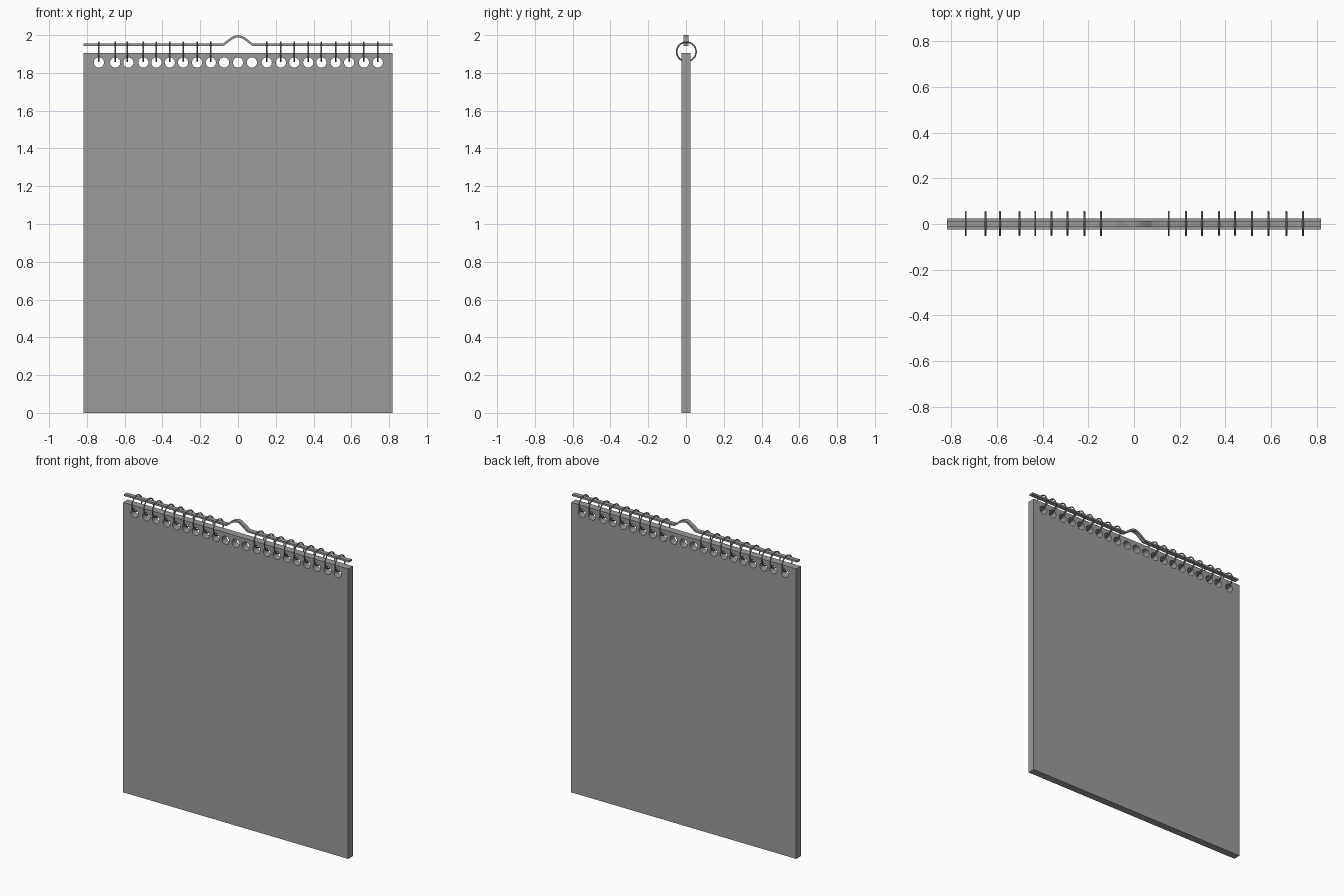
import bpy, bmesh, math
from mathutils import Matrix, Vector

if "Cube" in bpy.data.objects:
    bpy.data.objects.remove(bpy.data.objects["Cube"])

W, T, H = 0.818, 0.024, 1.905          # half width, half thickness, height of the pad
HOLE_Z, HOLE_R = 1.855, 0.027
RING_Y, RING_Z, RING_R, WIRE = 0.002, 1.912, 0.0515, 0.004
RING_X = [-0.736, -0.65, -0.587, -0.501, -0.432, -0.361, -0.291, -0.217, -0.144,
          0.152, 0.227, 0.298, 0.372, 0.442, 0.517, 0.588, 0.667, 0.74]
HOLE_X = RING_X[:2] + [-0.58] + RING_X[3:] + [-0.074, 0.0, 0.074]

grey = bpy.data.materials.new("dark_grey")
grey.diffuse_color = (0.33, 0.33, 0.33, 1)
grey.use_nodes = True
grey.node_tree.nodes["Principled BSDF"].inputs["Base Color"].default_value = grey.diffuse_color


def make_object(name, bm):
    bmesh.ops.recalc_face_normals(bm, faces=bm.faces)
    mesh = bpy.data.meshes.new(name)
    bm.to_mesh(mesh)
    bm.free()
    mesh.materials.append(grey)
    ob = bpy.data.objects.new(name, mesh)
    bpy.context.collection.objects.link(ob)
    return ob


def activate(ob):
    bpy.ops.object.select_all(action='DESELECT')
    ob.select_set(True)
    bpy.context.view_layer.objects.active = ob


def sweep(bm, frames, section, closed):
    """Skin a section of points along (centre, first axis, second axis) frames."""
    rows = [[bm.verts.new(c + a * u + b * v) for u, v in section] for c, a, b in frames]
    n, m = len(rows), len(section)
    for i in range(n if closed else n - 1):
        r, s = rows[i], rows[(i + 1) % n]
        for j in range(m):
            k = (j + 1) % m
            bm.faces.new((r[j], r[k], s[k], s[j]))
    if not closed:
        bm.faces.new(rows[0])
        bm.faces.new(rows[-1])


# page block
bm = bmesh.new()
bmesh.ops.create_cube(bm, size=1, matrix=Matrix.Translation((0, 0, H / 2)) @ Matrix.Diagonal((2 * W, 2 * T, H, 1)))
pad = make_object("page_block", bm)

# punched holes along the top edge
bm = bmesh.new()
for x in HOLE_X:
    m = Matrix.Translation((x, 0, HOLE_Z)) @ Matrix.Rotation(math.pi / 2, 4, 'X')
    bmesh.ops.create_cone(bm, cap_ends=True, segments=24, radius1=HOLE_R, radius2=HOLE_R, depth=0.2, matrix=m)
cutter = make_object("hole_cutter", bm)
cutter.hide_render = True
mod = pad.modifiers.new("holes", 'BOOLEAN')
mod.object = cutter
mod.operation = 'DIFFERENCE'
mod.solver = 'EXACT'
activate(pad)
bpy.ops.object.modifier_apply(modifier=mod.name)
bpy.data.objects.remove(cutter)
activate(pad)
bpy.ops.object.shade_smooth_by_angle()

# binding rings
circle = [(WIRE * math.cos(i * math.pi / 4), WIRE * math.sin(i * math.pi / 4)) for i in range(8)]
bm = bmesh.new()
for x in RING_X:
    frames = []
    for i in range(32):
        t = 2 * math.pi * i / 32
        out = Vector((0, math.cos(t), math.sin(t)))
        frames.append((Vector((x, RING_Y, RING_Z)) + out * RING_R, out, Vector((1, 0, 0))))
    sweep(bm, frames, circle, True)
rings = make_object("binding_rings", bm)
activate(rings)
bpy.ops.object.shade_smooth_by_angle()

# flat hanger strip with a raised hook in the middle
HUMP, RISE, BAR_Z, BAR_H, BAR_Y = 0.08, 0.0445, 1.949, 0.006, 0.014
path = [Vector((-W, 0, BAR_Z))]
for i in range(25):
    s = -1 + i / 12
    rise = RISE * max(0, math.cos(math.pi / 2 * s)) ** 1.25
    path.append(Vector((s * HUMP, 0, BAR_Z + rise)))
path.append(Vector((W, 0, BAR_Z)))
frames = []
for i, p in enumerate(path):
    a, b = path[max(i - 1, 0)], path[min(i + 1, len(path) - 1)]
    d = ((b - p).normalized() + (p - a).normalized()).normalized()
    frames.append((p, Vector((-d.z, 0, d.x)), Vector((0, 1, 0))))
strip = [(-BAR_H, -BAR_Y), (BAR_H, -BAR_Y), (BAR_H, BAR_Y), (-BAR_H, BAR_Y)]
bm = bmesh.new()
sweep(bm, frames, strip, False)
hanger = make_object("hanger_strip", bm)
activate(hanger)
bpy.ops.object.shade_smooth_by_angle()
